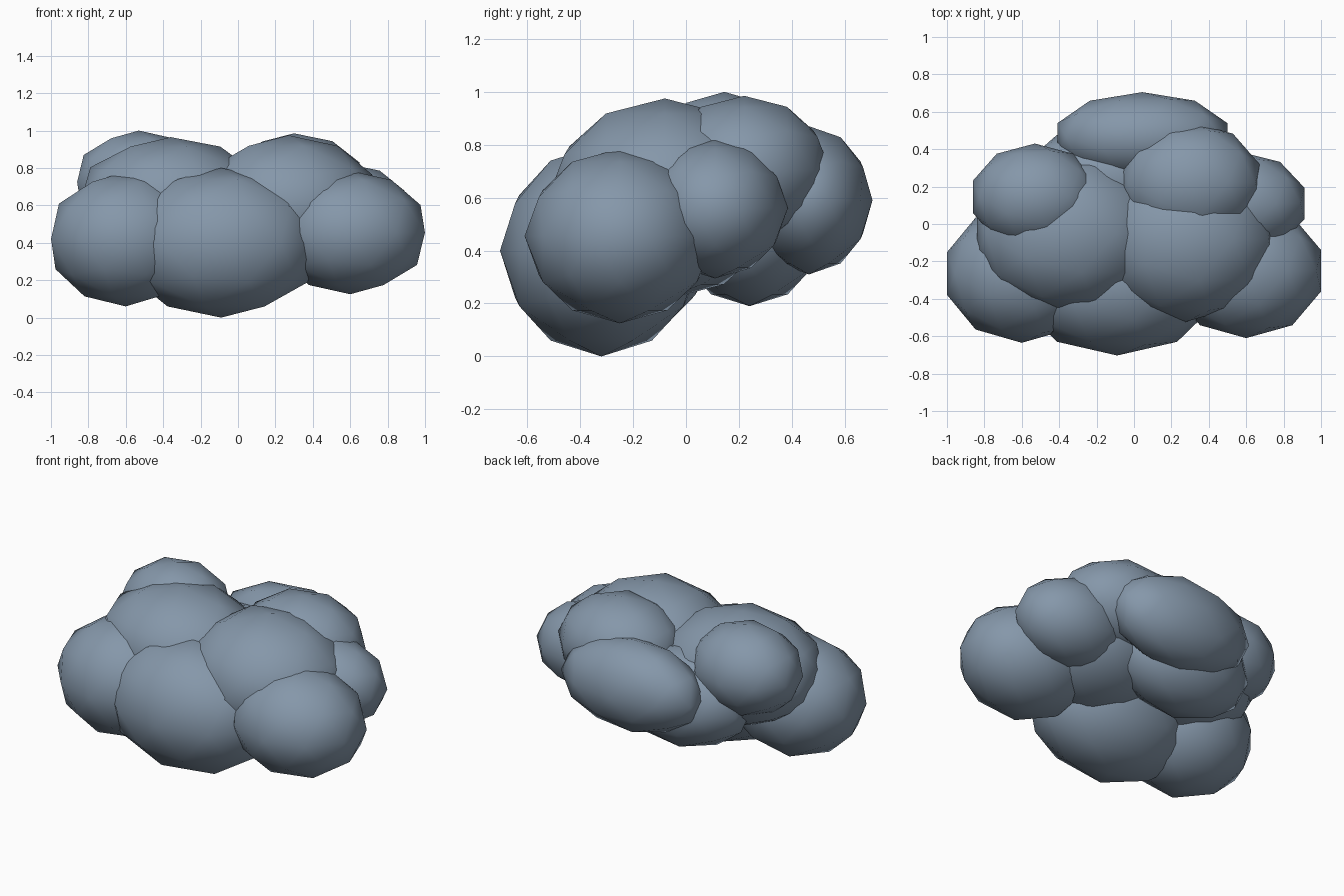
import bpy

if "Cube" in bpy.data.objects:
    bpy.data.objects.remove(bpy.data.objects["Cube"])

# Cloud made of overlapping, stretched low-poly icospheres
# name: (centre), (radii)
PUFFS = {
    "front_puff":        ((-0.09, -0.32, 0.40), (0.545, 0.383, 0.40)),
    "left_puff":         ((-0.60, -0.265, 0.42), (0.42, 0.37, 0.36)),
    "right_puff":        ((0.60, -0.25, 0.455), (0.42, 0.36, 0.33)),
    "middle_left_puff":  ((-0.36, -0.05, 0.625), (0.505, 0.42, 0.34)),
    "middle_right_puff": ((0.27, -0.08, 0.595), (0.50, 0.445, 0.38)),
    "back_left_puff":    ((-0.53, 0.145, 0.725), (0.347, 0.285, 0.275)),
    "back_right_puff":   ((0.30, 0.22, 0.705), (0.39, 0.325, 0.28)),
    "far_right_puff":    ((0.57, 0.11, 0.56), (0.358, 0.275, 0.265)),
    "rear_puff":         ((0.045, 0.465, 0.59), (0.478, 0.24, 0.28)),
    "core_puff":         ((-0.15, 0.24, 0.49), (0.45, 0.29, 0.30)),
}

slate = bpy.data.materials.new("slate")
slate.diffuse_color = (0.235, 0.31, 0.40, 1)
slate.use_nodes = True
slate.node_tree.nodes["Principled BSDF"].inputs["Base Color"].default_value = slate.diffuse_color


def add_puff(name, centre, radii):
    bpy.ops.mesh.primitive_ico_sphere_add(subdivisions=2, radius=1, location=centre)
    puff = bpy.context.object
    puff.name = name
    puff.scale = radii
    bpy.ops.object.transform_apply(location=False, rotation=False, scale=True)
    bpy.ops.object.shade_smooth()
    puff.data.materials.append(slate)


for name, (centre, radii) in PUFFS.items():
    add_puff(name, centre, radii)
